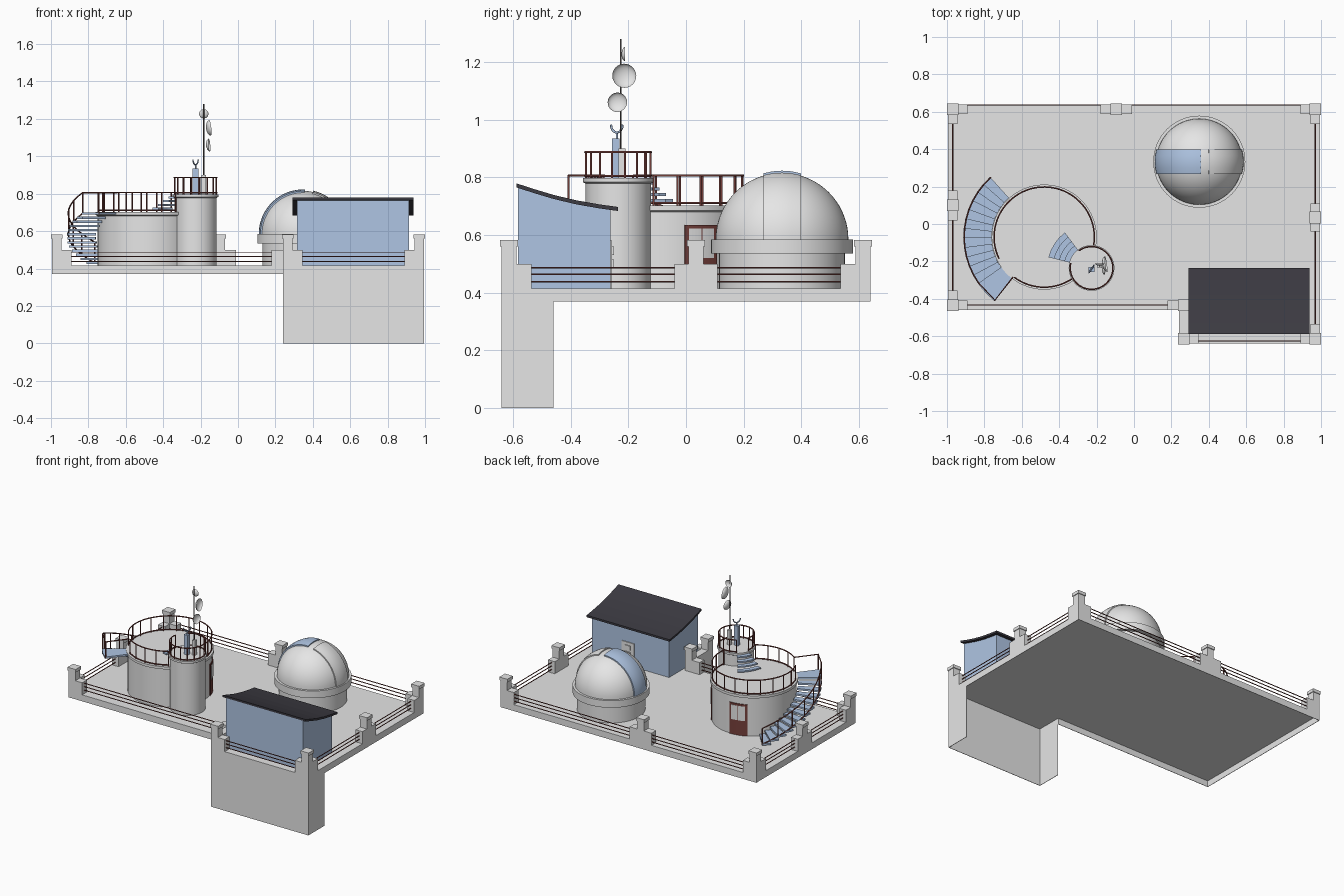
import bpy, bmesh, math
from math import sin, cos, radians, sqrt
from mathutils import Vector

cube = bpy.data.objects.get("Cube")
if cube:
    bpy.data.objects.remove(cube)


def material(name, r, g, b):
    m = bpy.data.materials.new(name)
    m.use_nodes = True
    m.diffuse_color = (r, g, b, 1)
    m.node_tree.nodes["Principled BSDF"].inputs["Base Color"].default_value = (r, g, b, 1)
    return m


CONCRETE = material("concrete_grey", 0.79, 0.79, 0.79)
BLUE = material("pale_blue", 0.43, 0.56, 0.77)
RED = material("dark_red", 0.18, 0.05, 0.043)
ROOF = material("roof_charcoal", 0.045, 0.043, 0.055)
METAL = material("dark_metal", 0.09, 0.08, 0.08)
FLOOR = 0.415


def finish(name, bm, mat, smooth=False):
    bmesh.ops.recalc_face_normals(bm, faces=bm.faces)
    me = bpy.data.meshes.new(name)
    bm.to_mesh(me)
    bm.free()
    ob = bpy.data.objects.new(name, me)
    bpy.context.collection.objects.link(ob)
    me.materials.append(mat)
    if smooth:
        bpy.ops.object.select_all(action="DESELECT")
        ob.select_set(True)
        bpy.context.view_layer.objects.active = ob
        bpy.ops.object.shade_smooth_by_angle(angle=radians(35))
    return ob


def prism(name, points, offset, mat):
    """Closed outline swept along an offset."""
    bm = bmesh.new()
    face = bm.faces.new([bm.verts.new(p) for p in points])
    new = bmesh.ops.extrude_face_region(bm, geom=[face])["geom"]
    bmesh.ops.translate(bm, vec=offset, verts=[v for v in new if isinstance(v, bmesh.types.BMVert)])
    return finish(name, bm, mat)


def box(name, x0, x1, y0, y1, z0, z1, mat=CONCRETE):
    return prism(name, [(x0, y0, z0), (x1, y0, z0), (x1, y1, z0), (x0, y1, z0)], (0, 0, z1 - z0), mat)


def polar(c, r, deg, z):
    return (c[0] + r * cos(radians(deg)), c[1] + r * sin(radians(deg)), z)


def sector(name, c, r0, r1, a0, a1, z0, z1, mat, n=3):
    """Ring segment, used for treads and curved doors."""
    angles = [a0 + (a1 - a0) * i / n for i in range(n + 1)]
    pts = [polar(c, r1, a, z0) for a in angles] + [polar(c, r0, a, z0) for a in reversed(angles)]
    return prism(name, pts, (0, 0, z1 - z0), mat)


def lathe(name, c, profile, mat=CONCRETE, n=64):
    bm = bmesh.new()
    vs = [bm.verts.new((c[0] + r, c[1], z)) for r, z in profile]
    edges = [bm.edges.new(p) for p in zip(vs, vs[1:])]
    bmesh.ops.spin(bm, geom=vs + edges, cent=(c[0], c[1], 0), axis=(0, 0, 1), angle=2 * math.pi, steps=n)
    bmesh.ops.remove_doubles(bm, verts=bm.verts, dist=0.0001)
    return finish(name, bm, mat, True)


def tubes(name, paths, radius, mat):
    cu = bpy.data.curves.new(name, "CURVE")
    cu.dimensions = "3D"
    cu.bevel_depth = radius
    cu.bevel_resolution = 1
    cu.use_fill_caps = True
    for path in paths:
        sp = cu.splines.new("POLY")
        sp.points.add(len(path) - 1)
        for p, co in zip(sp.points, path):
            p.co = (*co, 1)
    ob = bpy.data.objects.new(name, cu)
    bpy.context.collection.objects.link(ob)
    cu.materials.append(mat)
    bpy.ops.object.select_all(action="DESELECT")
    ob.select_set(True)
    bpy.context.view_layer.objects.active = ob
    bpy.ops.object.convert(target="MESH")


# L-shaped terrace: a shell open below, with a shallow skirt and full walls under the shed
W, B, F, E = 0.995, 0.64, -0.46, 0.24
SKIRT, THIN = 0.37, 0.003
outline = [(-W, F), (E, F), (E, -B), (W, -B), (W, B), (-W, B)]
prism("terrace_floor", [(x, y, FLOOR - THIN) for x, y in outline], (0, 0, THIN), CONCRETE)
for name, x0, x1, y0, y1, z in (
        ("skirt_back", -W, W, B - THIN, B, SKIRT), ("skirt_front", -W, E, F, F + THIN, SKIRT),
        ("skirt_right", -W, THIN - W, F, B, SKIRT), ("skirt_left", W - THIN, W, F, B, SKIRT),
        ("foundation_front", E, W, -B, THIN - B, 0),
        ("foundation_right", E, E + THIN, -B, F, 0), ("foundation_left", W - THIN, W, -B, F, 0)):
    box(name, x0, x1, y0, y1, z, FLOOR - THIN)

# Parapet piers: low walls along both directions with a capped post
T = 0.052
def pier(name, x, y, walls):
    for x0, x1, y0, y1 in walls:
        box(name + "_wall", x0, x1, y0, y1, FLOOR, 0.5)
    h = T / 2
    box(name + "_post", x - h, x + h, y - h, y + h, FLOOR, 0.565)
    h += 0.005
    box(name + "_cap", x - h, x + h, y - h, y + h, 0.56, 0.582)

X, Y, L = W - T / 2, B - T / 2, 0.105
for name, sx, ya, yb in (("back_right", -1, B, B - L), ("back_left", 1, B, B - L),
                         ("front_right", -1, F, F + L), ("front_left", 1, -B, L - B)):
    s = 1 if yb > ya else -1
    xs = sorted((sx * W, sx * (W - L)))
    ys = sorted((ya, ya + s * T))
    ws = sorted((sx * W, sx * (W - T)))
    pier(name, sx * X, ya + s * T / 2, [(*xs, *ys), (*ws, *sorted((ya, yb)))])
pier("back_middle", -0.095, Y, [(-0.18, -0.01, B - T, B)])
pier("right_middle", -X, 0.1, [(-W, T - W, 0.02, 0.18)])
pier("left_middle", X, 0.035, [(W - T, W, -0.04, 0.11)])
pier("inner_corner", E + T / 2, F + T / 2, [(E - 0.06, E + T, F, F + T), (E, E + T, -B, F)])
pier("shed_corner", E + T / 2, -Y, [(E, E + L, -B, T - B)])

# Perimeter rails
R, S, Q, P = F + T / 2, E + T / 2, B - 0.003, 0.015 - B
loop = [(-X, R), (S, R), (S, P), (X, P), (X, Q), (-X, Q), (-X, R)]
tubes("perimeter_rails", [[(*a, z), (*b, z)] for z in (0.438, 0.463, 0.487) for a, b in zip(loop, loop[1:])],
      0.003, RED)

# Round building and the small tower beside it
HALL, TOWER = (-0.48, -0.07), (-0.227, -0.235)
lathe("round_hall", HALL, [(0.27, FLOOR), (0.27, 0.68), (0.281, 0.685), (0.281, 0.703), (0, 0.703)])
lathe("small_tower", TOWER, [(0.113, FLOOR), (0.113, 0.778), (0.122, 0.783), (0.122, 0.797), (0, 0.797)])


def round_railing(name, c, r, a0, a1, z0, z1, step):
    n = max(1, round((a1 - a0) / step))
    posts = [[polar(c, r, a0 + (a1 - a0) * i / n, z) for z in (z0, z1)] for i in range(n + 1)]
    m = n * 4
    rings = [[polar(c, r, a0 + (a1 - a0) * i / m, z) for i in range(m + 1)] for z in (z0 + 0.008, z1)]
    tubes(name, posts + rings, 0.004, RED)


round_railing("hall_railing", HALL, 0.268, -9, 205, 0.703, 0.806, 18)
round_railing("hall_railing_front", HALL, 0.268, 234, 303, 0.703, 0.806, 18)
round_railing("tower_railing", TOWER, 0.114, 168, 485, 0.797, 0.887, 22)

# Curved doors
for a in (27, 103):
    sector("door_frame", HALL, 0.26, 0.275, a - 13, a + 13, FLOOR, 0.635, RED, 8)
    for s in (-1, 1):
        mid = a + s * 5.3
        sector("door_pane", HALL, 0.272, 0.277, mid - 4.8, mid + 4.8, 0.52, 0.622, CONCRETE, 4)

# Curved outer stair, climbing to a landing
A0, A1, A2, R0, R1 = 132, 215, 232, 0.282, 0.433
N = 12
Z0, RISE = 0.435, 0.265
step = (A1 - A0) / N
for i in range(N):
    z = Z0 + RISE * i / N
    sector("stair_tread", HALL, R0, R1, A0 + step * i, A0 + step * (i + 1.1), z - 0.012, z, BLUE, 1)
sector("stair_landing", HALL, 0.27, R1, A1, A2, 0.688, 0.7, BLUE, 2)


def climb(r, lift):
    pts = [polar(HALL, r, A0 + step * i, Z0 + RISE * i / N + lift) for i in range(N + 1)]
    return pts + [polar(HALL, r, A2, 0.7 + lift)]


hand, foot = climb(R1 - 0.005, 0.106), climb(R1 - 0.005, -0.005)
end = [polar(HALL, 0.27, A2, 0.806)]
tubes("stair_handrail", [hand + end] + [[foot[i], hand[i]] for i in (0, 2, 4, 6, 8, 10, 12, 13)], 0.004, RED)
tubes("stair_stringer", [foot], 0.004, RED)

# Short fanned steps from the hall roof to the tower top
for i in range(4):
    r, z = 0.118 + 0.029 * i, 0.785 - 0.02 * i
    sector("tower_step", TOWER, r, r + 0.032, 127, 166, z - 0.01, z, BLUE, 4)

# Observatory dome with a shutter strip
DOME, RD, ZD = (0.349, 0.333), 0.23, 0.585
arc = [(RD * cos(radians(5 * i)), ZD + RD * sin(radians(5 * i))) for i in range(18)] + [(0, ZD + RD)]
lathe("observatory_dome", DOME, [(0.218, FLOOR), (0.218, 0.535), (0.246, 0.535), (0.246, ZD)] + arc)


def strip(name, radius, a0, a1, mat):
    bm = bmesh.new()
    rows = []
    for i in range(17):
        a = radians(a0 + (a1 - a0) * i / 16)
        row = []
        for j in range(-2, 3):
            y = j * 0.0325
            q = sqrt(radius ** 2 - y ** 2)
            row.append(bm.verts.new((DOME[0] + q * sin(a), DOME[1] + y, ZD + q * cos(a))))
        rows.append(row)
    for p, q in zip(rows, rows[1:]):
        for j in range(4):
            bm.faces.new((p[j], p[j + 1], q[j + 1], q[j]))
    faces = bm.faces[:]
    inner = bmesh.ops.extrude_face_region(bm, geom=faces)["geom"]
    for v in inner:
        if isinstance(v, bmesh.types.BMVert):
            centre = Vector((DOME[0], v.co.y, ZD))
            v.co = centre + (v.co - centre) * 0.95
    finish(name, bm, mat, True)


strip("dome_slit", 0.238, -90, 2, BLUE)
strip("dome_rear_shutter", 0.237, 13, 90, CONCRETE)

# Shed with a sagging single-pitch roof
curve = [(-0.588, 0.765), (-0.53, 0.746), (-0.46, 0.725), (-0.38, 0.706), (-0.3, 0.692), (-0.235, 0.683)]
wall = [(-0.583, FLOOR)] + [(max(y, -0.583), z + 0.002) for y, z in curve[:-1]] + [(-0.262, 0.687), (-0.262, FLOOR)]
prism("shed_walls", [(0.315, y, z) for y, z in wall], (0.6, 0, 0), BLUE)
prism("shed_roof", [(0.292, y, z) for y, z in curve] + [(0.292, y, z + 0.014) for y, z in reversed(curve)],
      (0.645, 0, 0), ROOF)
box("shed_door", 0.585, 0.68, -0.264, -0.256, FLOOR, 0.58)
for z in (0.5, 0.545):
    box("shed_door_panel", 0.61, 0.655, -0.257, -0.25, z - 0.015, z + 0.015)

# Mast, dishes and instruments on the tower
MX, MY = -0.183, -0.226
tubes("mast", [[(MX, MY, 0.79), (MX, MY, 1.28)]], 0.0035, METAL)


def dish(name, centre, radius, direction):
    """Open shallow bowl facing a direction."""
    bm = bmesh.new()
    bmesh.ops.create_uvsphere(bm, u_segments=24, v_segments=12, radius=radius)
    bmesh.ops.delete(bm, geom=[v for v in bm.verts if v.co.z > 0.001], context="VERTS")
    bmesh.ops.scale(bm, vec=(1, 1, 0.5), verts=bm.verts)
    ob = finish(name, bm, CONCRETE, True)
    ob.rotation_euler = Vector(direction).to_track_quat("Z", "Y").to_euler()
    ob.location = centre


dish("large_dish", (-0.149, -0.214, 1.152), 0.042, (1, 0.15, 0.1))
dish("medium_dish", (-0.153, -0.238, 1.06), 0.034, (1, -0.15, 0.1))
dish("small_dish", (MX, -0.211, 1.227), 0.025, (0, 1, 0))
box("instrument_column", -0.242, -0.212, -0.256, -0.23, 0.79, 0.935, BLUE)
box("equipment_cabinet", -0.195, -0.172, -0.234, -0.21, 0.79, 0.9)
fork = [(-0.227, -0.24, 0.93), (-0.227, -0.24, 0.955)]
prongs = [(-0.227 + 0.014 * cos(radians(a)), -0.24 + 0.02 * cos(radians(a)), 0.982 + 0.027 * sin(radians(a)))
          for a in range(180, 361, 20)]
tubes("sensor_fork", [fork, prongs], 0.004, BLUE)
